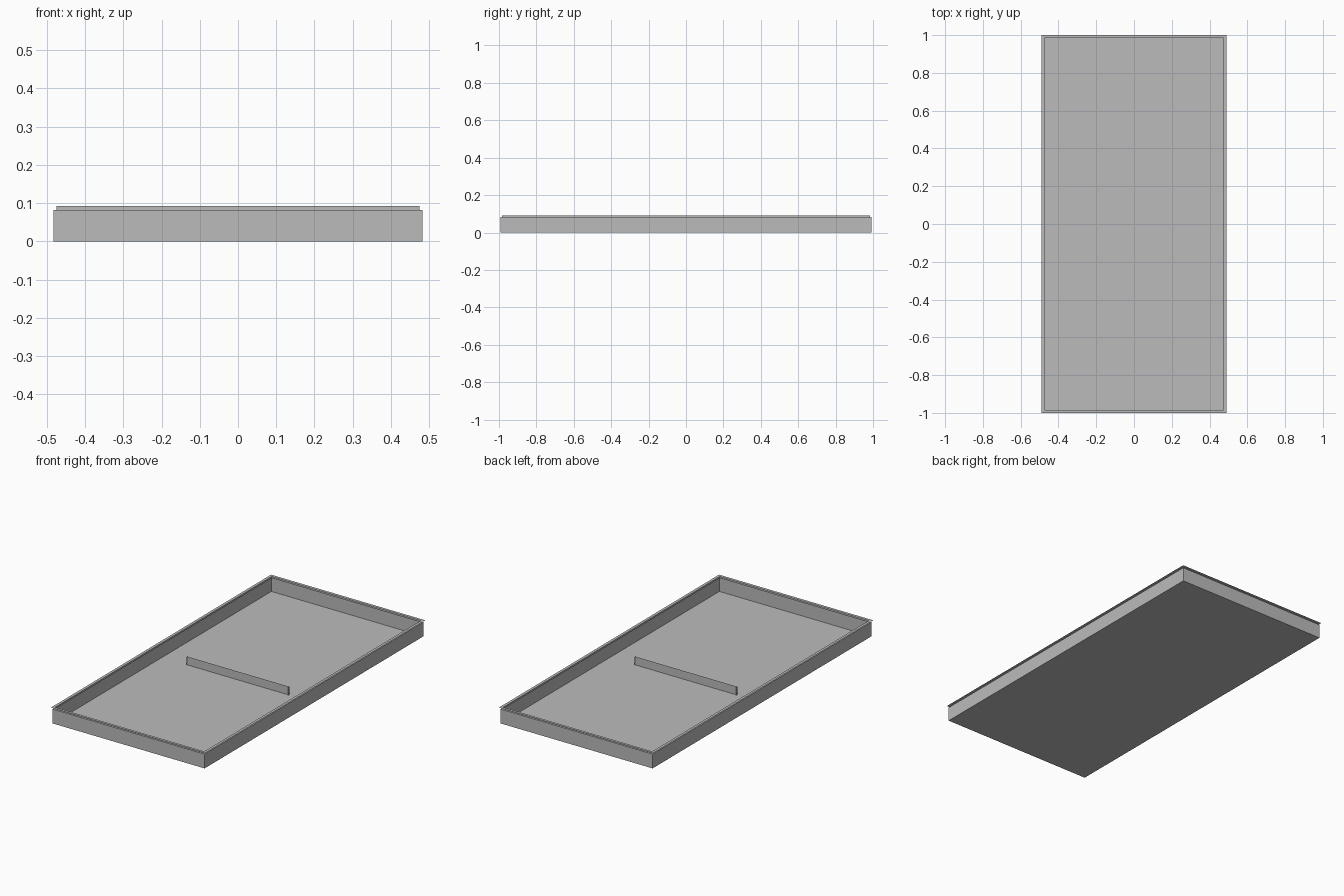
import bpy, bmesh

cube = bpy.data.objects.get("Cube")
if cube:
    bpy.data.objects.remove(cube, do_unlink=True)

GREY = (0.5, 0.5, 0.5, 1)
mat = bpy.data.materials.new("plain_grey")
mat.use_nodes = True
mat.diffuse_color = GREY
bsdf = next(n for n in mat.node_tree.nodes if n.type == 'BSDF_PRINCIPLED')
bsdf.inputs["Base Color"].default_value = GREY

HALF_X, HALF_Y, WALL, TOP = 0.49, 1.0, 0.082, 0.092


def finish(bm, name):
    bmesh.ops.recalc_face_normals(bm, faces=bm.faces)
    mesh = bpy.data.meshes.new(name)
    bm.to_mesh(mesh)
    bm.free()
    mesh.materials.append(mat)
    obj = bpy.data.objects.new(name, mesh)
    bpy.context.collection.objects.link(obj)
    return obj


def sheet_rings(name, profile, floor=False):
    """Sweep an (inset, height) profile around the rectangular outline."""
    bm = bmesh.new()
    rings = []
    for inset, z in profile:
        x, y = HALF_X - inset, HALF_Y - inset
        rings.append([bm.verts.new((sx * x, sy * y, z))
                      for sx, sy in ((-1, -1), (1, -1), (1, 1), (-1, 1))])
    if floor:
        bm.faces.new(rings[0])
    for a, b in zip(rings, rings[1:]):
        for i in range(4):
            j = (i + 1) % 4
            bm.faces.new((a[i], a[j], b[j], b[i]))
    return finish(bm, name)


def sheet_panel(bm, start, end, height):
    """Upright sheet between two points on the floor."""
    bm.faces.new([bm.verts.new((*p, z)) for p, z in
                  ((start, 0), (end, 0), (end, height), (start, height))])


# Floor and outer walls
sheet_rings("tray", [(0.007, 0), (0.007, WALL)], floor=True)

# Stepped lip: shelf inward, short upright, thin flange outward
sheet_rings("rim", [(0.007, WALL), (0.016, WALL), (0.016, TOP), (0, TOP)])

# Central divider with a small tab across each end
bm = bmesh.new()
sheet_panel(bm, (-0.323, 0), (0.323, 0), 0.048)
for x in (-0.323, 0.323):
    sheet_panel(bm, (x, -0.006), (x, 0.006), 0.048)
finish(bm, "divider")
